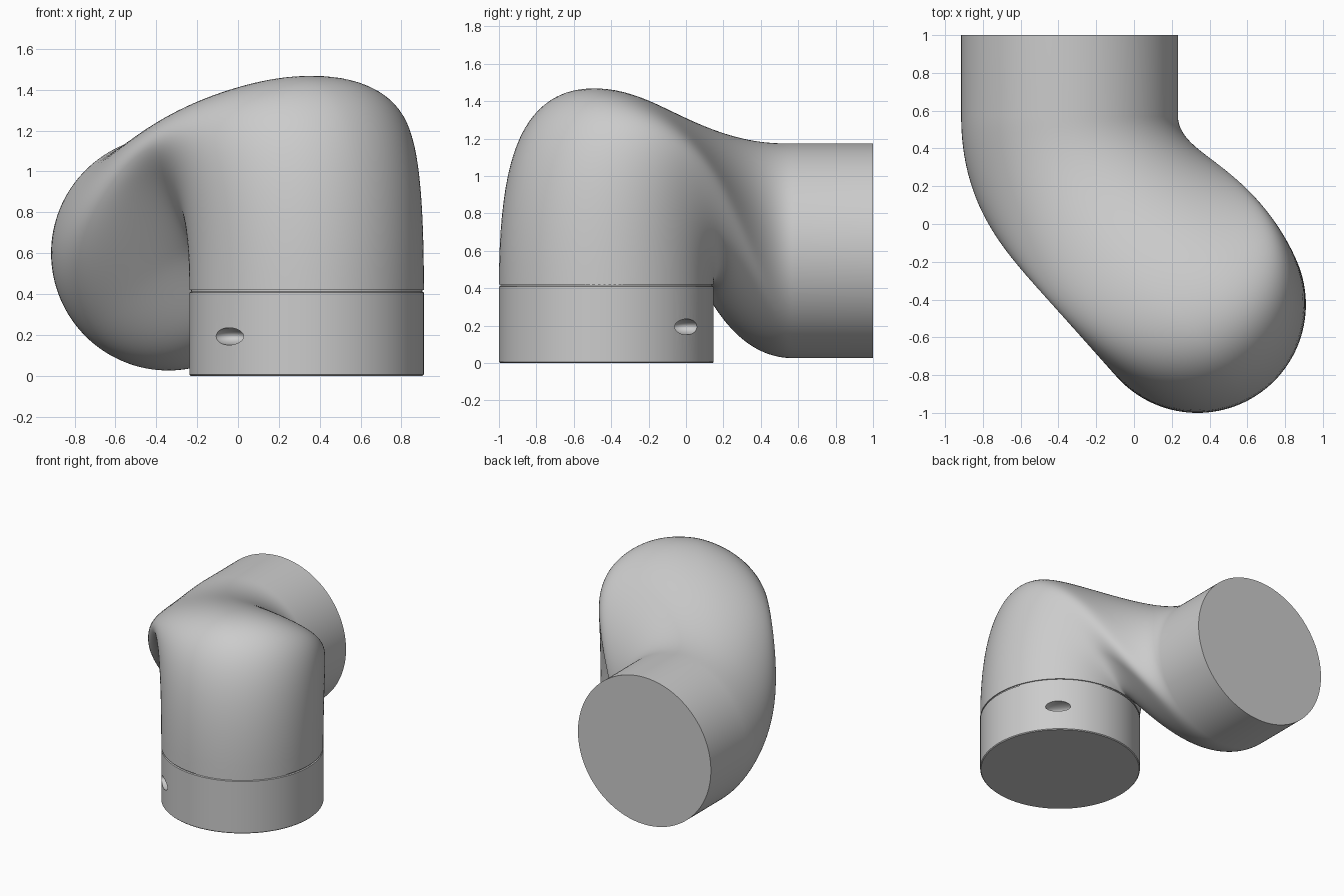
import bpy, bmesh
from math import sin, cos, pi, radians
from mathutils import Vector

if "Cube" in bpy.data.objects:
    bpy.data.objects.remove(bpy.data.objects["Cube"])

R = 0.574
BASE = Vector((0.336, -0.426, 0.42))     # centre of the lower joint circle
OUT = Vector((-0.341, 0.57, 0.60))       # centre of the side joint circle
SEG = 128

# Loft settings around the section: right, 45 deg steps through top, left, bottom
TWIST = [30, 30, 30, 11, 0, 10, 20, 25]
RISE = [4.8, 6.1, 6.3, 5.3, 4.0, 1.8, 0.1, 2.0]
PUSH = [0.9, 1.2, 1.5, 1.6, 2.4, 1.5, 1.0, 0.6]


def around(table, phi):
    """Smooth periodic interpolation of a table around the section."""
    u = phi / (2 * pi) * len(table)
    i, f = int(u), u - int(u)
    a, b, c, d = (table[(i + k) % len(table)] for k in (-1, 0, 1, 2))
    return b + 0.5 * f * (c - a + f * (2*a - 5*b + 4*c - d + f * (3*(b - c) + d - a)))


def skin(name, rings, angle=30):
    """Bridge a list of point rings and cap both ends."""
    bm = bmesh.new()
    vr = [[bm.verts.new(p) for p in ring] for ring in rings]
    for a, b in zip(vr, vr[1:]):
        n = len(a)
        for i in range(n):
            j = (i + 1) % n
            bm.faces.new((a[i], a[j], b[j], b[i]))
    bm.faces.new(vr[0])
    bm.faces.new(vr[-1])
    bmesh.ops.recalc_face_normals(bm, faces=bm.faces)
    me = bpy.data.meshes.new(name)
    bm.to_mesh(me)
    bm.free()
    ob = bpy.data.objects.new(name, me)
    bpy.context.collection.objects.link(ob)
    smooth(ob, angle)
    return ob


def smooth(ob, angle=30):
    for p in ob.data.polygons:
        p.use_smooth = True
    ob.data.set_sharp_from_angle(angle=radians(angle))


# Elbow: tangent loft from the upright circle to the sideways circle
def elbow_point(phi, t):
    al = radians(around(TWIST, phi)) - phi
    a = BASE + Vector((R * cos(al), R * sin(al), 0))
    b = OUT + Vector((R * cos(phi), 0, R * sin(phi)))
    h01 = t * t * (3 - 2 * t)
    h10 = t * (1 - t) ** 2.3
    h11 = t * t * (t - 1)
    fill = 0.09 * max(cos(phi), 0) * 16 * (t * (1 - t)) ** 2   # inner bend fullness
    return (a * (1 - h01) + b * h01
            + Vector((0, 0, around(RISE, phi))) * h10
            + Vector((0, around(PUSH, phi), 0)) * h11
            + Vector((0.68, 0.733, 0)) * fill)


phis = [2 * pi * i / SEG for i in range(SEG)]
STEPS = 56
rings = [[elbow_point(p, k / STEPS) for p in phis] for k in range(STEPS + 1)]
# Straight outlet continuing to the end face
rings.append([Vector((q.x, 1.0, q.z)) for q in rings[-1]])
skin("elbow_body", rings, 50)

# Base collar with chamfered foot and a thin groove under the elbow
profile = [(R - 0.006, 0), (R, 0.006), (R, 0.408), (R - 0.008, 0.412), (R - 0.008, 0.42)]
collar = skin("base_collar", [
    [Vector((BASE.x + r * cos(p), BASE.y + r * sin(p), z)) for p in phis]
    for r, z in profile])

# Two opposite oval recesses in the collar
for ang in (radians(48.5), radians(228.5)):
    bpy.ops.mesh.primitive_uv_sphere_add(
        segments=48, ring_count=24, radius=1,
        location=(BASE.x + R * cos(ang), BASE.y + R * sin(ang), 0.193),
        rotation=(0, 0, ang))
    cutter = bpy.context.object
    cutter.name = "recess_cutter"
    cutter.scale = (0.1, 0.09, 0.042)
    mod = collar.modifiers.new("recess", "BOOLEAN")
    mod.operation = "DIFFERENCE"
    mod.solver = "EXACT"
    mod.object = cutter
    bpy.ops.object.select_all(action="DESELECT")
    bpy.context.view_layer.objects.active = collar
    collar.select_set(True)
    bpy.ops.object.modifier_apply(modifier="recess")
    bpy.data.objects.remove(cutter)
smooth(collar)
